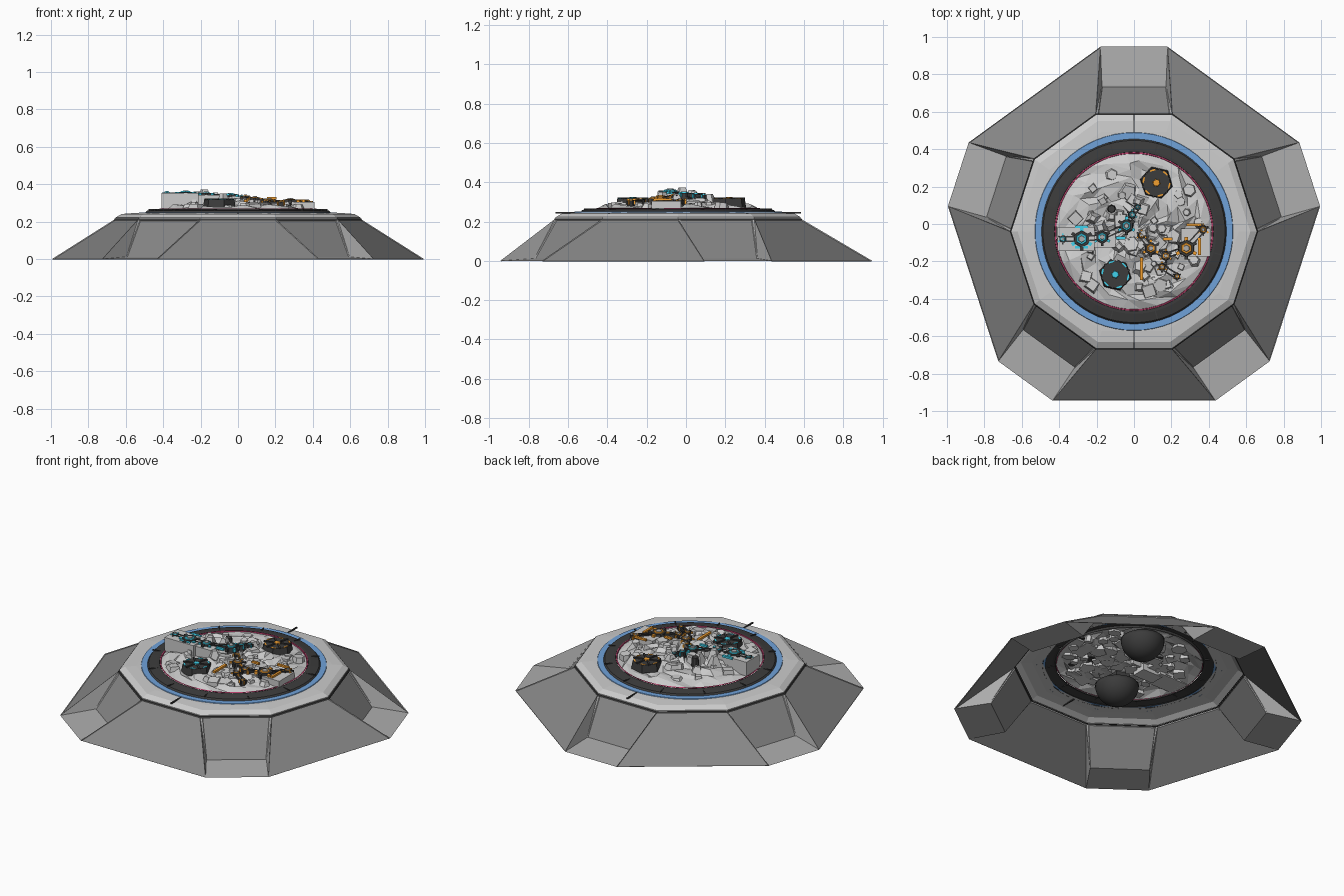
import bpy, bmesh, random
from math import sin, cos, pi, radians, hypot
from mathutils import Matrix, Vector

if "Cube" in bpy.data.objects:
    bpy.data.objects.remove(bpy.data.objects["Cube"])

random.seed(7)
CY = -0.04  # centre of the platform in y


def mat(name, c):
    m = bpy.data.materials.new(name)
    m.diffuse_color = (*c, 1)
    m.use_nodes = True
    m.node_tree.nodes["Principled BSDF"].inputs["Base Color"].default_value = m.diffuse_color
    return m


FRAME = mat("frame_grey", (0.42, 0.42, 0.42))
PANEL = mat("panel_grey", (0.24, 0.24, 0.24))
LIGHT = mat("light_grey", (0.55, 0.55, 0.55))
DARK = mat("dark_grey", (0.045, 0.045, 0.045))
BLUE = mat("blue", (0.16, 0.36, 0.70))
RED = mat("red", (0.5, 0.05, 0.15))
CYAN = mat("cyan", (0.05, 0.65, 0.85))
ORANGE = mat("orange", (0.9, 0.35, 0.03))


def finish(name, bm, *mats):
    me = bpy.data.meshes.new(name)
    bm.to_mesh(me)
    bm.free()
    ob = bpy.data.objects.new(name, me)
    bpy.context.collection.objects.link(ob)
    for m in mats:
        me.materials.append(m)
    return ob


def polar(r, deg, z):
    return Vector((r * cos(radians(deg)), CY + r * sin(radians(deg)), z))


def lathe(name, prof, n, m, start=0.0, smooth=False):
    bm = bmesh.new()
    rings = [[bm.verts.new(polar(r, start + 360 * i / n, z)) for i in range(n)] for r, z in prof]
    for a, b in zip(rings, rings[1:]):
        for i in range(n):
            f = bm.faces.new((a[i], a[(i + 1) % n], b[(i + 1) % n], b[i]))
            f.smooth = smooth
    return finish(name, bm, m)


def prism(bm, x, y, z0, z1, r, n, taper=1.0, rot=0.0, tilt=0.0, mi=0):
    M = Matrix.Translation((x, y, (z0 + z1) / 2)) @ Matrix.Rotation(tilt, 4, 'X') @ Matrix.Rotation(rot, 4, 'Z')
    vs = bmesh.ops.create_cone(bm, cap_ends=True, segments=n, radius1=r, radius2=r * taper,
                               depth=z1 - z0, matrix=M)["verts"]
    for f in {f for v in vs for f in v.link_faces}:
        f.material_index = mi


def box(bm, x, y, z, sx, sy, sz, rot=0.0, mi=0):
    M = Matrix.Translation((x, y, z)) @ Matrix.Rotation(rot, 4, 'Z') @ Matrix.Diagonal((sx, sy, sz, 1))
    vs = bmesh.ops.create_cube(bm, size=1, matrix=M)["verts"]
    for f in {f for v in vs for f in v.link_faces}:
        f.material_index = mi


# Sloped skirt: five wide framed panels and five recessed bays with a flat foot
bm = bmesh.new()
framed = []


def face(*pts):
    return bm.faces.new([bm.verts.new(p) for p in pts])


for k in range(5):
    a = 90 + 72 * k
    framed.append(face(polar(1.004, a + 10.3, 0), polar(1.004, a + 61.7, 0),
                       polar(0.66, a + 54, 0.212), polar(0.66, a + 18, 0.212)))
    o = [polar(1.004, a + s * 10.3, 0.0) for s in (-1, 1)]
    kk = [polar(0.798, a + s * 12.4, 0.012) for s in (-1, 1)]
    t = [polar(0.657, a + s * 17, 0.21) for s in (-1, 1)]
    face(o[0], o[1], kk[1], kk[0])
    framed.append(face(kk[0], kk[1], t[1], t[0]))
    for i, s in enumerate((-1, 1)):
        face(o[i], kk[i], polar(0.66, a + s * 18, 0.212))
        face(kk[i], t[i], polar(0.66, a + s * 18, 0.212))
bmesh.ops.inset_individual(bm, faces=framed, thickness=0.018, depth=0.0)
bmesh.ops.inset_individual(bm, faces=framed, thickness=0.004, depth=-0.005)
for f in framed:
    f.material_index = 1
finish("skirt", bm, FRAME, PANEL)

# Ten-sided upper deck with a thin groove below it
lathe("deck_groove", [(0.664, 0.207), (0.66, 0.216), (0.65, 0.217)], 10, DARK, 0)
lathe("upper_deck", [(0.655, 0.215), (0.655, 0.222), (0.622, 0.241), (0.56, 0.246), (0.50, 0.248)], 10, LIGHT, 0)
lathe("blue_ring", [(0.53, 0.2465), (0.528, 0.25), (0.48, 0.25)], 64, BLUE)
lathe("dark_collar", [(0.497, 0.247), (0.487, 0.259), (0.44, 0.267), (0.425, 0.267), (0.42, 0.255)], 64, DARK)
lathe("red_rim", [(0.424, 0.268), (0.417, 0.270), (0.415, 0.26)], 64, RED)
bm = bmesh.new()
for y in (CY + 0.56, CY - 0.56):
    box(bm, 0, y, 0.2445, 0.008, 0.13, 0.008)
for i in range(12):
    p = polar(0.462, 15 + 30 * i, 0.264)
    box(bm, *p, 0.065, 0.006, 0.006, radians(15 + 30 * i))
finish("deck_seams", bm, DARK)


# Faceted rock terrain
def height(x, y):
    d = hypot(x + 0.05, y - CY)
    return 0.278 + 0.045 * max(0, 1 - d / 0.36)


bm = bmesh.new()
rings, N, R = [], 26, 9
for i in range(1, R + 1):
    row = []
    for j in range(N):
        r = 0.42 * i / R + (random.uniform(-0.015, 0.015) if i < R else 0)
        p = polar(r, 360 * (j + random.uniform(-.3, .3)) / N, 0)
        p.z = 0.262 if i == R else height(p.x, p.y) + random.choice((-0.02, -0.01, 0, 0.012))
        row.append(bm.verts.new(p))
    rings.append(row)
bm.faces.new(rings[0])
for a, b in zip(rings, rings[1:]):
    for j in range(N):
        q = (j + 1) % N
        bm.faces.new((a[j], b[j], b[q]))
        bm.faces.new((a[j], b[q], a[q]))
finish("rock_floor", bm, LIGHT)

# Loose angular rocks and the flat ledge on the left
VENTS = [(0.12, 0.22, ORANGE), (-0.10, -0.27, CYAN)]
bm = bmesh.new()
count = 0
while count < 62:
    r, a = 0.37 * random.random() ** 0.5, random.uniform(0, 360)
    p = polar(r, a, 0)
    if any(hypot(p.x - v[0], p.y - v[1]) < 0.13 for v in VENTS):
        continue
    s = random.uniform(0.025, 0.055)
    h = height(p.x, p.y)
    prism(bm, p.x, p.y, h - 0.025, h + random.uniform(0.005, 0.022), s, random.choice((4, 4, 5, 6)),
          random.uniform(0.5, 0.85), random.uniform(0, 6), random.uniform(-0.25, 0.25))
    count += 1
for x, y, s, z in ((-0.18, -0.02, 0.06, 0.372), (-0.12, 0.04, 0.05, 0.355), (-0.22, 0.03, 0.05, 0.36),
                   (-0.08, -0.12, 0.05, 0.35), (0.02, 0.12, 0.05, 0.34), (0.05, -0.05, 0.05, 0.34)):
    prism(bm, x, y, 0.28, z, s, 4, 0.35, x * 20)
box(bm, -0.31, -0.08, 0.307, 0.20, 0.13, 0.09)
box(bm, -0.17, -0.08, 0.30, 0.14, 0.09, 0.085)
box(bm, 0.33, -0.10, 0.285, 0.16, 0.15, 0.04)
finish("rocks", bm, LIGHT)

# Hexagonal vents with a hanging dome below each
for i, (x, y, glow) in enumerate(VENTS):
    bm = bmesh.new()
    prism(bm, x, y, 0.27, 0.318, 0.09, 6, 0.92, 0.3)
    prism(bm, x, y, 0.318, 0.324, 0.022, 6, 0.8, 0.3, 0, 1)
    for k in range(6):
        a = 0.3 + k * pi / 3
        box(bm, x + 0.045 * cos(a), y + 0.045 * sin(a), 0.319, 0.07, 0.01, 0.008, a)
        box(bm, x + 0.07 * cos(a + .52), y + 0.07 * sin(a + .52), 0.317, 0.008, 0.03, 0.006, a + .52, 1)
    finish(f"vent_{i}", bm, DARK, glow)
    bm = bmesh.new()
    bmesh.ops.create_uvsphere(bm, u_segments=32, v_segments=16, radius=0.125)
    bmesh.ops.bisect_plane(bm, geom=bm.verts[:] + bm.edges[:] + bm.faces[:], plane_co=(0, 0, 0),
                           plane_no=(0, 0, 1), clear_outer=True)
    bmesh.ops.translate(bm, verts=bm.verts, vec=(x, y, 0.255))
    for f in bm.faces:
        f.smooth = True
    finish(f"vent_dome_{i}", bm, DARK)


# Machine chains: hexagonal nodes joined by beams, with glowing trim
def machine(name, nodes, strips, glow):
    bm = bmesh.new()
    for x, y, r, z in nodes:
        prism(bm, x, y, z - 0.04, z - 0.004, r, 6, 0.85)
        prism(bm, x, y, z - 0.004, z, r * 0.6, 6, 0.9, 0, 0, 1)
        prism(bm, x, y, z - 0.003, z + 0.004, r * 0.4, 6, 0.8, 0, 0, 2)
        for k in range(6):
            a = k * pi / 3 + pi / 6
            box(bm, x + r * cos(a), y + r * sin(a), z - 0.015, r * 0.35, r * 0.35, 0.02, a, k % 2)
    for (x0, y0, _, z0), (x1, y1, _, z1) in zip(nodes, nodes[1:]):
        v = Vector((x1 - x0, y1 - y0))
        rot = Vector((1, 0)).angle_signed(v) * -1
        for s in (-1, 1):
            n = Vector((-v.y, v.x)).normalized() * 0.012 * s
            box(bm, (x0 + x1) / 2 + n.x, (y0 + y1) / 2 + n.y, (z0 + z1) / 2 - 0.012, v.length, 0.008, 0.012, rot)
    for x, y, sx, sy, z in strips:
        box(bm, x, y, z, sx, sy, 0.012, 0, 1)
    finish(name, bm, DARK, glow, FRAME)


machine("cyan_machine",
        [(-0.38, -0.08, 0.025, 0.36), (-0.28, -0.08, 0.052, 0.363), (-0.17, -0.07, 0.04, 0.357),
         (-0.04, -0.01, 0.042, 0.35), (-0.01, 0.05, 0.025, 0.345), (0.02, 0.09, 0.018, 0.34)],
        [(-0.28, -0.015, 0.07, 0.014, 0.35), (-0.28, -0.125, 0.07, 0.014, 0.35),
         (-0.07, -0.075, 0.05, 0.014, 0.345)], CYAN)
machine("orange_machine",
        [(0.04, -0.06, 0.025, 0.34), (0.09, -0.13, 0.04, 0.332), (0.17, -0.17, 0.03, 0.322),
         (0.28, -0.13, 0.052, 0.322), (0.37, -0.03, 0.028, 0.315)],
        [(0.32, -0.005, 0.08, 0.014, 0.312), (0.18, -0.08, 0.05, 0.014, 0.325),
         (0.04, -0.24, 0.016, 0.12, 0.312), (0.35, -0.12, 0.014, 0.09, 0.312)], ORANGE)
machine("small_pods", [(0.15, -0.23, 0.025, 0.318), (0.23, -0.28, 0.02, 0.312)], [], ORANGE)
bm = bmesh.new()
prism(bm, -0.12, 0.08, 0.29, 0.345, 0.024, 8, 0.8)
finish("round_pod", bm, DARK)
